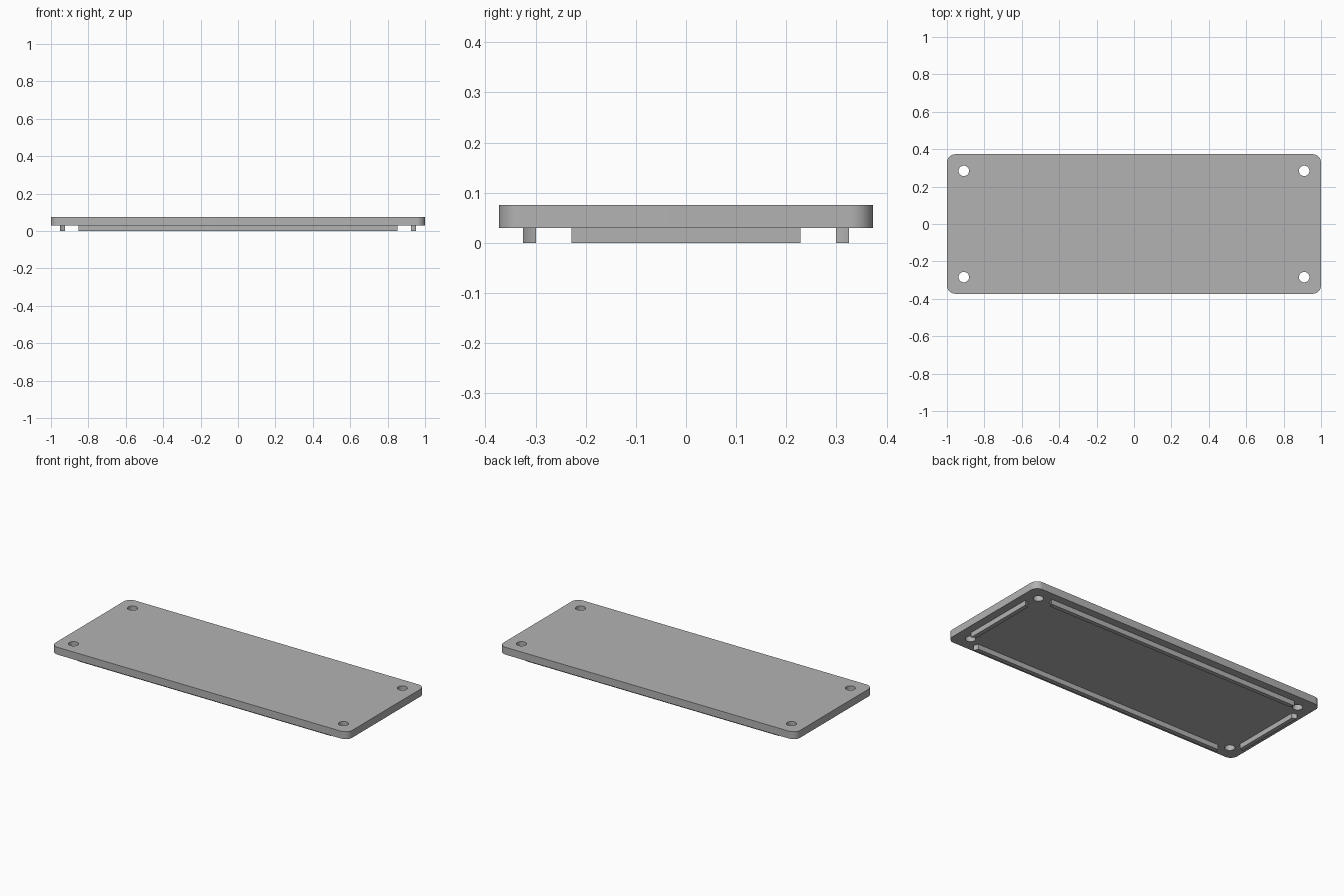
import bpy
import bmesh
from math import sin, cos, pi, sqrt, radians

cube = bpy.data.objects.get("Cube")
if cube:
    bpy.data.objects.remove(cube, do_unlink=True)

HALF_X, HALF_Y = 1.0, 0.373      # plate half size
BASE, TOP = 0.03, 0.075          # underside and top of the plate
CORNER = 0.045
HOLE_X, HOLE_Y, HOLE_R = 0.91, 0.284, 0.028
RIB_X, RIB_Y, RIB_W = 0.952, 0.325, 0.026
CLEAR = 0.07                     # round clearance around each screw hole

grey = bpy.data.materials.new("light grey")
grey.use_nodes = True
colour = (0.45, 0.45, 0.45, 1)
grey.diffuse_color = colour
grey.node_tree.nodes["Principled BSDF"].inputs["Base Color"].default_value = colour


def prism(name, outline, low, high):
    """Extrude a counter-clockwise outline upwards."""
    bm = bmesh.new()
    face = bm.faces.new([bm.verts.new((x, y, low)) for x, y in outline])
    top = bmesh.ops.extrude_face_region(bm, geom=[face])["geom"]
    verts = [v for v in top if isinstance(v, bmesh.types.BMVert)]
    bmesh.ops.translate(bm, verts=verts, vec=(0, 0, high - low))
    bmesh.ops.recalc_face_normals(bm, faces=bm.faces)
    mesh = bpy.data.meshes.new(name)
    bm.to_mesh(mesh)
    bm.free()
    mesh.materials.append(grey)
    obj = bpy.data.objects.new(name, mesh)
    bpy.context.collection.objects.link(obj)
    return obj


def arc(cx, cy, r, start, end, steps):
    angles = [start + (end - start) * i / steps for i in range(steps + 1)]
    return [(cx + r * cos(a), cy + r * sin(a)) for a in angles]


def activate(obj):
    bpy.ops.object.select_all(action="DESELECT")
    obj.select_set(True)
    bpy.context.view_layer.objects.active = obj


def smooth(obj):
    activate(obj)
    bpy.ops.object.shade_smooth_by_angle(angle=radians(30))


# Plate with rounded corners
outline = []
for i, (sx, sy) in enumerate([(1, 1), (-1, 1), (-1, -1), (1, -1)]):
    outline += arc(sx * (HALF_X - CORNER), sy * (HALF_Y - CORNER), CORNER,
                   i * pi / 2, (i + 1) * pi / 2, 12)
plate = prism("cover_plate", outline, BASE, TOP)

# Screw holes
for sx in (-1, 1):
    for sy in (-1, 1):
        circle = arc(sx * HOLE_X, sy * HOLE_Y, HOLE_R, 0, 2 * pi, 40)[:-1]
        cutter = prism("hole_cutter", circle, BASE - 0.1, TOP + 0.1)
        cutter.hide_render = True
        activate(plate)
        cut = plate.modifiers.new("screw_hole", "BOOLEAN")
        cut.operation = "DIFFERENCE"
        cut.solver = "EXACT"
        cut.object = cutter
        bpy.ops.object.modifier_apply(modifier=cut.name)
        bpy.data.objects.remove(cutter, do_unlink=True)
smooth(plate)


def rib_outline(hole_along, inner, outer, hole_across):
    """Straight rib whose ends are scooped out around the screw holes."""
    end = []
    for i in range(9):
        across = inner + (outer - inner) * i / 8
        end.append((hole_along - sqrt(CLEAR ** 2 - (across - hole_across) ** 2), across))
    return end + [(-a, b) for a, b in reversed(end)]


# Locating ribs under the plate
long_rib = rib_outline(HOLE_X, RIB_Y - RIB_W, RIB_Y, HOLE_Y)
short_rib = rib_outline(HOLE_Y, RIB_X - RIB_W, RIB_X, HOLE_X)
for side, s in (("back", 1), ("front", -1)):
    smooth(prism(side + "_rib", [(x * s, y * s) for x, y in long_rib], 0, BASE))
for side, s in (("left", 1), ("right", -1)):
    smooth(prism(side + "_rib", [(y * s, -x * s) for x, y in short_rib], 0, BASE))
